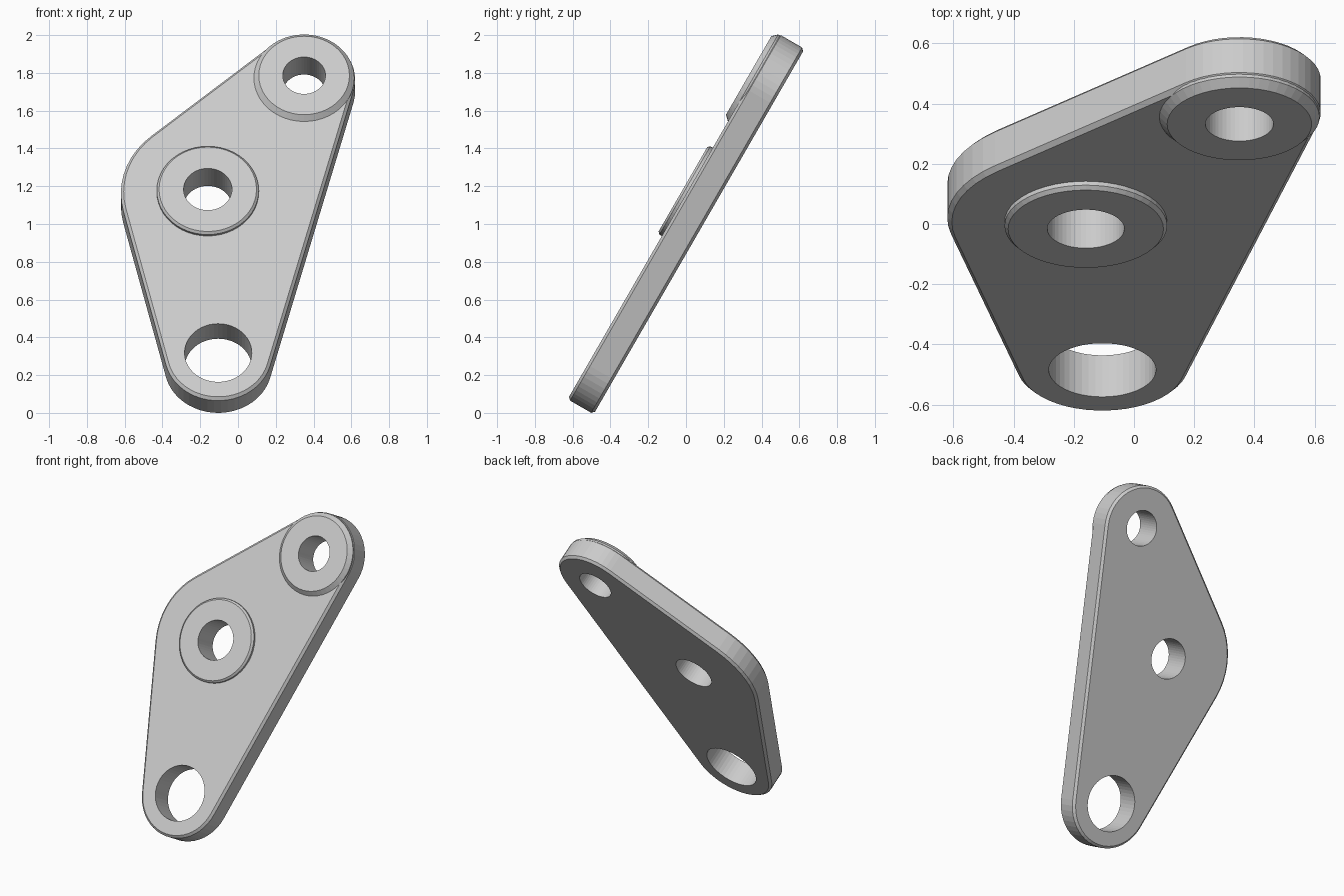
import bpy, bmesh
from math import cos, sin, acos, atan2, hypot, pi, radians, ceil

if "Cube" in bpy.data.objects:
    bpy.data.objects.remove(bpy.data.objects["Cube"])

grey = bpy.data.materials.new("plain grey")
grey.use_nodes = True
grey.diffuse_color = (0.6, 0.6, 0.6, 1)
grey.node_tree.nodes["Principled BSDF"].inputs["Base Color"].default_value = (0.6, 0.6, 0.6, 1)

# Lobes of the plate, counter-clockwise in its own plane: x, y, outer radius, hole radius
BOTTOM = (-0.105, 0.033, 0.284, 0.178)
TOP = (0.35, 1.713, 0.27, 0.113)
MIDDLE = (-0.16, 1.017, 0.46, 0.128)
LOBES = [BOTTOM, TOP, MIDDLE]
BACK, FRONT, BOSS_FACE = 0.42, 0.579, 0.606
CHAMFER = 0.015
SEGMENTS = 48
TILT = radians(60)


def finish(bm, name):
    bmesh.ops.recalc_face_normals(bm, faces=bm.faces)
    mesh = bpy.data.meshes.new(name)
    bm.to_mesh(mesh)
    bm.free()
    mesh.materials.append(grey)
    obj = bpy.data.objects.new(name, mesh)
    obj.rotation_euler.x = TILT
    bpy.context.collection.objects.link(obj)
    return obj


def circle(x, y, r):
    steps = [2 * pi * i / SEGMENTS for i in range(SEGMENTS)]
    return [(x + r * cos(a), y + r * sin(a)) for a in steps]


def tangent_angle(a, b):
    """Direction of the outward normal of the line touching two lobes."""
    dx, dy = b[0] - a[0], b[1] - a[1]
    return atan2(dy, dx) - acos((a[2] - b[2]) / hypot(dx, dy))


def outline(inset):
    points = []
    for i, lobe in enumerate(LOBES):
        start = tangent_angle(LOBES[i - 1], lobe)
        sweep = (tangent_angle(lobe, LOBES[(i + 1) % 3]) - start) % (2 * pi)
        count = ceil(sweep / (2 * pi / SEGMENTS))
        for k in range(count + 1):
            a = start + sweep * k / count
            r = lobe[2] - inset
            points.append((lobe[0] + r * cos(a), lobe[1] + r * sin(a)))
    return points


def add_ring(bm, points, z):
    return [bm.verts.new((x, y, z)) for x, y in points]


def bridge(bm, a, b):
    for i in range(len(a)):
        j = (i + 1) % len(a)
        bm.faces.new((a[i], a[j], b[j], b[i]))


def loop_edges(bm, ring):
    return [bm.edges.get((ring[i - 1], ring[i])) for i in range(len(ring))]


# Plate with chamfered rim and three through holes
bm = bmesh.new()
levels = [(CHAMFER, BACK), (0, BACK + CHAMFER), (0, FRONT - CHAMFER), (CHAMFER, FRONT)]
rim = [add_ring(bm, outline(inset), z) for inset, z in levels]
for lower, upper in zip(rim, rim[1:]):
    bridge(bm, lower, upper)
caps = [loop_edges(bm, rim[0]), loop_edges(bm, rim[-1])]
for x, y, _, hole in LOBES:
    walls = [add_ring(bm, circle(x, y, hole), z) for z in (BACK, FRONT)]
    bridge(bm, *walls)
    for cap, wall in zip(caps, walls):
        cap += loop_edges(bm, wall)
for cap in caps:
    bmesh.ops.triangle_fill(bm, edges=cap, use_beauty=True)
finish(bm, "link_plate")


def boss(name, lobe, profile):
    """Ring-shaped raised pad turned from a closed profile."""
    bm = bmesh.new()
    rings = [add_ring(bm, circle(lobe[0], lobe[1], r), z) for r, z in profile]
    for i in range(len(rings)):
        bridge(bm, rings[i - 1], rings[i])
    finish(bm, name)


# Raised pads around the middle and top holes
boss("middle_boss", MIDDLE, [(MIDDLE[3], FRONT), (0.27, FRONT), (0.27, FRONT + 0.015),
                             (0.258, BOSS_FACE), (MIDDLE[3], BOSS_FACE)])
boss("top_boss", TOP, [(TOP[3], FRONT), (0.266, FRONT - CHAMFER), (0.266, FRONT),
                       (0.24, BOSS_FACE), (TOP[3], BOSS_FACE)])
